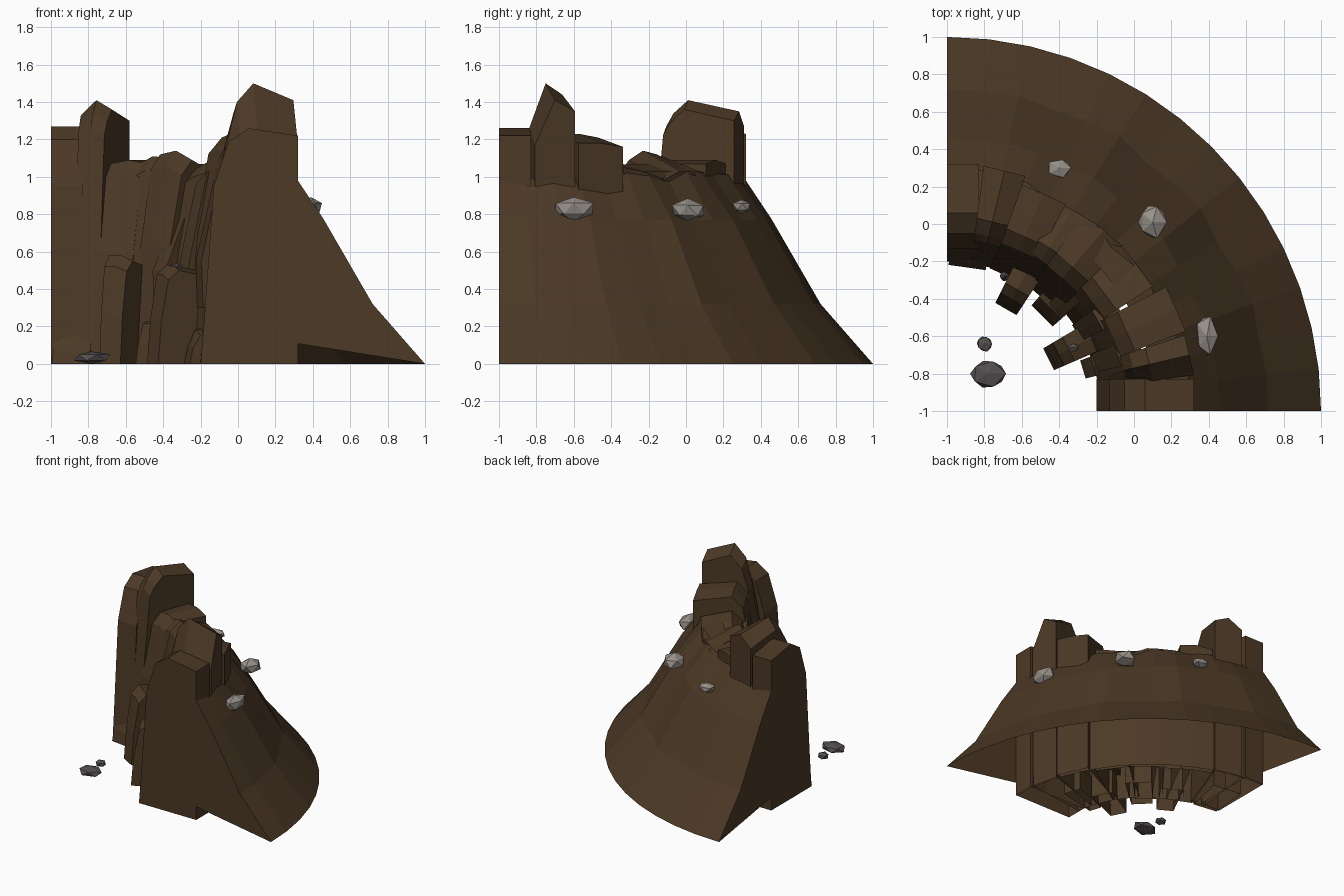
import bpy, bmesh, math, random
from mathutils import Vector

old = bpy.data.objects.get("Cube")
if old:
    bpy.data.objects.remove(old, do_unlink=True)

random.seed(4)
CENTRE = Vector((-1, -1, 0))


def material(name, rgb):
    m = bpy.data.materials.new(name)
    m.use_nodes = True
    m.diffuse_color = (*rgb, 1)
    m.node_tree.nodes["Principled BSDF"].inputs["Base Color"].default_value = (*rgb, 1)
    return m


EARTH = material("brown earth", (0.072, 0.041, 0.019))
PALE = material("pale stone", (0.31, 0.28, 0.25))
DARK = material("dark stone", (0.09, 0.078, 0.078))


def finish(name, bm, mat):
    mesh = bpy.data.meshes.new(name)
    bm.to_mesh(mesh)
    bm.free()
    mesh.materials.append(mat)
    obj = bpy.data.objects.new(name, mesh)
    bpy.context.collection.objects.link(obj)


def loft(name, sections, cap):
    """Join equal sections, cap both ends, then open the underside."""
    bm = bmesh.new()
    rings = [[bm.verts.new(p) for p in s] for s in sections]
    floor = []
    for a, b in zip(rings, rings[1:]):
        for i in range(len(a)):
            j = (i + 1) % len(a)
            face = bm.faces.new((a[i], a[j], b[j], b[i]))
            if max(v.co.z for v in face.verts) < 0.001:
                floor.append(face)
    bm.faces.new(rings[0][:cap])
    bm.faces.new(rings[-1][:cap])
    bmesh.ops.recalc_face_normals(bm, faces=bm.faces)
    bmesh.ops.delete(bm, geom=floor, context="FACES_ONLY")
    finish(name, bm, EARTH)


def column(name, angle, w_in, w_out, profile, lift=(0, 0, 0), shift=0):
    """Rock column: a radius/height profile swept sideways, lift tilts its top."""
    a = math.radians(angle)
    out, side = Vector((math.cos(a), math.sin(a), 0)), Vector((-math.sin(a), math.cos(a), 0))
    r0, r1 = min(p[0] for p in profile), max(p[0] for p in profile)
    top = max(p[1] for p in profile)
    sections = []
    for s, dz in zip((-0.5, 0, 0.5), lift):
        ring = []
        for r, z in profile:
            w = w_in + (w_out - w_in) * (r - r0) / (r1 - r0)
            k = min(1, max(0, (z / top - 0.62) / 0.3))
            ring.append(CENTRE + out * r + side * (s * w + shift) + Vector((0, 0, z + dz * k)))
        sections.append(ring)
    loft(name, sections, len(profile))


# Curved outer slope with gentle gullies, hollow below, with a round inner wall
slope = [(2, 0), (1.72, 0.32), (1.46, 0.77), (1.32, 0.98), (1.12, 1.0), (1.12, 0.9), (1.31, 0.9), (1.31, 0.11), (1.31, 0)]
sections = []
STEPS = 14
for i in range(STEPS + 1):
    a = math.pi / 2 * i / STEPS
    mid = math.sin(2 * a)
    ring = []
    for j, (r, z) in enumerate(slope):
        if j in (1, 2, 3):
            r += 0.022 * mid * math.sin(2.1 * i + j)
        if j == 3:
            r -= 0.06 * mid
            z += 0.05 * mid
        if j == 4:
            z += 0.07 * mid
        ring.append(CENTRE + Vector((r * math.cos(a), r * math.sin(a), z)))
    sections.append(ring)
loft("outer_slope", sections, len(slope) - 1)

# Straight columns at both ends
end = [(0.8, 0), (0.82, 0.25), (0.87, 0.95), (0.95, 1.19), (1.06, 1.26), (1.32, 1.22), (1.32, 0)]
column("right_end_column", 0, 0.17, 0.17, end, shift=0.085)
column("left_end_column", 90, 0.17, 0.17, end, lift=(0.01, 0.01, 0.01), shift=-0.085)

# Tall peaks beside the end columns
peak = [(0.82, 0), (0.88, 0.6), (0.97, 1.2), (1.02, 1.4), (1.11, 1.5), (1.33, 1.41), (1.32, 0)]
column("right_peak", 13, 0.13, 0.22, peak, lift=(-0.24, 0, -0.06))
peak = [(0.8, 0), (0.86, 0.6), (0.92, 1.27), (0.96, 1.34), (1.04, 1.41), (1.32, 1.35), (1.32, 0)]
column("left_peak", 76.5, 0.12, 0.23, peak, lift=(-0.05, 0, -0.08))

# Lower columns along the curved inner face: angle, inner radius, crest, outer radius and height
lower = [
    (24, 0.82, 1.23, 1.34, 1.18, (0, 0, -0.02)),
    (37, 0.82, 1.08, 1.28, 1.03, (0.02, 0, -0.04)),
    (49, 0.79, 1.14, 1.28, 1.03, (-0.05, 0, -0.02)),
    (58, 0.8, 1.1, 1.26, 1.02, (0, 0.01, -0.04)),
    (66, 0.79, 1.08, 1.27, 1.08, (-0.01, 0.01, -0.01)),
]
for n, (angle, r, top, r_out, h_out, lift) in enumerate(lower):
    profile = [(r, 0), (r + 0.06, top * 0.55), (r + 0.15, top * 0.93), (r + 0.23, top), (r_out, h_out), (r_out, 0)]
    column(f"inner_column_{n + 1}", angle, 0.2, 0.26, profile, lift)

# Leaning slabs in the cracks between columns
for n, (angle, r, low, high) in enumerate([(18, 0.84, 0.3, 1.13), (31, 0.82, 0.2, 1.0), (43, 0.8, 0.25, 0.75)]):
    profile = [(r, low), (r - 0.01, low + 0.25), (r + 0.12, high), (r + 0.25, high + 0.03), (r + 0.25, low)]
    column(f"crack_slab_{n + 1}", angle, 0.1, 0.14, profile, (0.03, 0, -0.04))

# Short pillars standing at the foot of the cliff
feet = [
    (27, 0.61, 0.53, 0.13, 0.17), (60, 0.63, 0.58, 0.13, 0.17), (45, 0.72, 0.24, 0.16, 0.2),
    (17, 0.76, 0.2, 0.1, 0.14), (82, 0.775, 0.21, 0.2, 0.24),
]
for n, (angle, r, h, w_in, w_out) in enumerate(feet):
    profile = [(r, 0), (r + 0.02, h * 0.45), (r + 0.06, h * 0.9), (r + 0.12, h), (r + 0.32, h * 0.92), (r + 0.32, 0)]
    column(f"foot_pillar_{n + 1}", angle, w_in, w_out, profile, (-0.03, 0, 0))


# Scattered faceted boulders
def boulder(name, place, size, mat):
    bm = bmesh.new()
    bmesh.ops.create_icosphere(bm, subdivisions=1, radius=0.5)
    for v in bm.verts:
        v.co *= random.uniform(0.88, 1.12)
        v.co = Vector([c * s for c, s in zip(v.co, size)]) + Vector(place)
        v.co.z = max(v.co.z, 0)
    finish(name, bm, mat)


boulder("slope_boulder_back", (-0.4, 0.3, 0.84), (0.14, 0.11, 0.08), PALE)
boulder("slope_boulder_middle", (0.1, 0.01, 0.82), (0.16, 0.19, 0.12), PALE)
boulder("slope_boulder_side", (0.39, -0.6, 0.83), (0.13, 0.23, 0.13), PALE)
boulder("ground_boulder_large", (-0.78, -0.8, 0.035), (0.2, 0.16, 0.07), DARK)
boulder("ground_boulder_small", (-0.8, -0.64, 0.03), (0.09, 0.09, 0.055), DARK)
boulder("wedged_boulder_low", (-0.69, -0.28, 0.09), (0.06, 0.06, 0.15), DARK)
boulder("wedged_boulder_high", (-0.33, -0.66, 0.515), (0.07, 0.05, 0.04), DARK)
